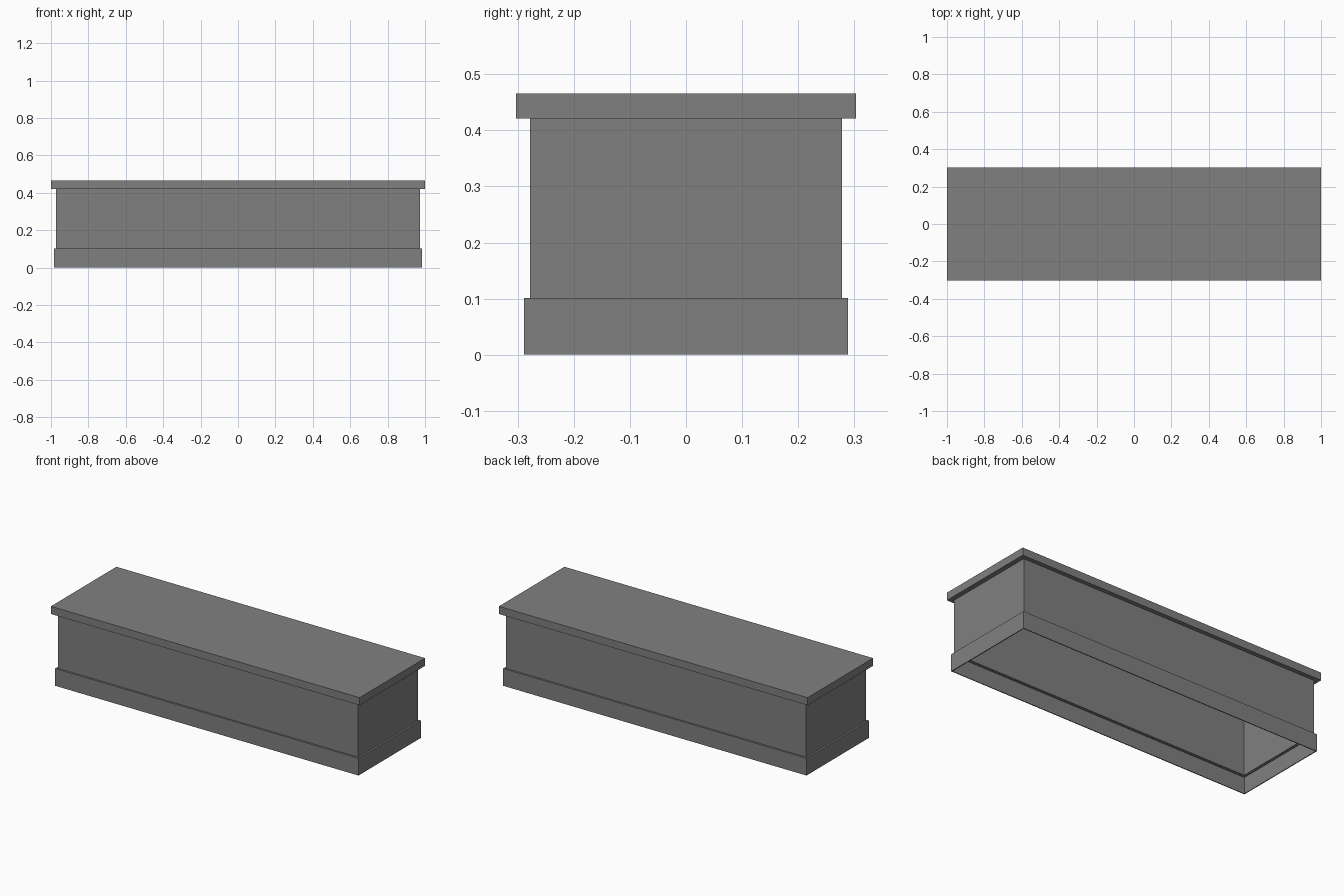
import bpy
import bmesh

cube = bpy.data.objects.get("Cube")
if cube:
    bpy.data.objects.remove(cube, do_unlink=True)

grey = bpy.data.materials.new("mid_grey")
grey.use_nodes = True
colour = (0.216, 0.216, 0.216, 1)
grey.diffuse_color = colour
bsdf = next(n for n in grey.node_tree.nodes if n.type == "BSDF_PRINCIPLED")
bsdf.inputs["Base Color"].default_value = colour

WALL = 0.005


def rectangular_shell(name, rings, capped=False):
    """Loft rectangles (half x, half y, z) into a thin hollow shell."""
    bm = bmesh.new()
    corners = ((-1, -1), (1, -1), (1, 1), (-1, 1))
    loops = [[bm.verts.new((sx * hx, sy * hy, z)) for sx, sy in corners]
             for hx, hy, z in rings]
    for low, high in zip(loops, loops[1:]):
        for i in range(4):
            j = (i + 1) % 4
            bm.faces.new((low[i], low[j], high[j], high[i]))
    if capped:
        bm.faces.new(loops[-1])
    mesh = bpy.data.meshes.new(name)
    bm.to_mesh(mesh)
    bm.free()
    mesh.materials.append(grey)
    obj = bpy.data.objects.new(name, mesh)
    bpy.context.collection.objects.link(obj)
    thickness = obj.modifiers.new("wall_thickness", "SOLIDIFY")
    thickness.thickness = WALL
    thickness.offset = -1
    thickness.use_even_offset = True
    return obj


BODY = (0.972, 0.278)
PLINTH = (0.983, 0.289)
LID = (1.0, 0.303)
PLINTH_TOP, BODY_TOP, LID_TOP = 0.101, 0.421, 0.466

# Skirting plinth with a narrow ledge, open underneath
rectangular_shell("plinth", [(*PLINTH, 0), (*PLINTH, PLINTH_TOP),
                             (*BODY, PLINTH_TOP)])

# Hollow straight body
rectangular_shell("body", [(*BODY, PLINTH_TOP), (*BODY, BODY_TOP)])

# Overhanging flat lid
rectangular_shell("lid", [(*BODY, BODY_TOP), (*LID, BODY_TOP),
                          (*LID, LID_TOP)], capped=True)
